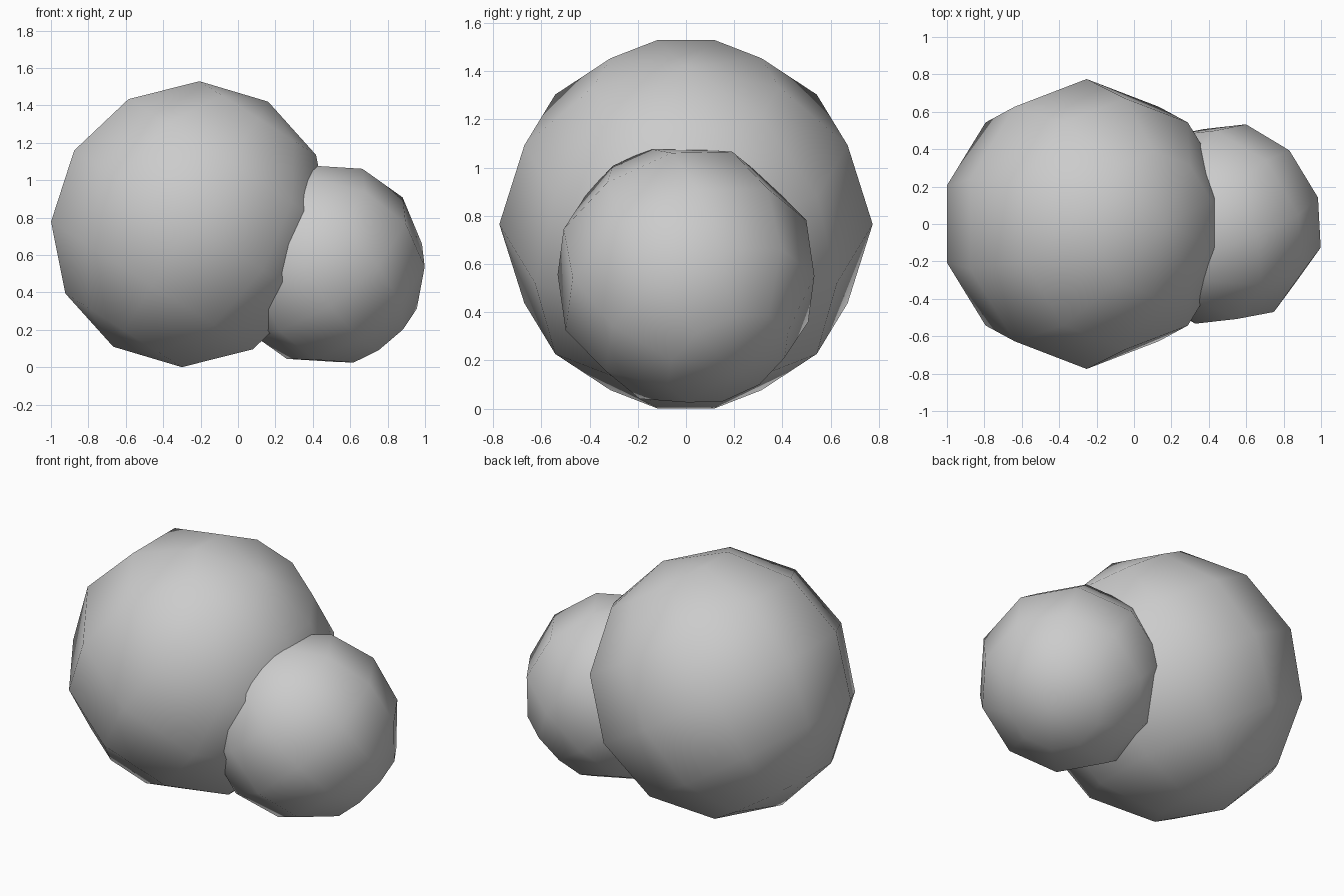
import bpy, bmesh, math
from mathutils import Matrix, Vector

if "Cube" in bpy.data.objects:
    bpy.data.objects.remove(bpy.data.objects["Cube"])


def ball(name, centre, radius, pole, spoke):
    """Low-poly smooth ball; pole is its axis, spoke points at one meridian."""
    bm = bmesh.new()
    bmesh.ops.create_uvsphere(bm, u_segments=10, v_segments=6, radius=radius)

    # turn one meridian onto local x
    lead = max(bm.verts, key=lambda v: v.co.xy.length).co
    turn = Matrix.Rotation(-math.atan2(lead.y, lead.x), 4, 'Z')

    # aim local z at the pole and local x at the spoke
    z = Vector(pole).normalized()
    x = Vector(spoke)
    x = (x - z * x.dot(z)).normalized()
    aim = Matrix((x, z.cross(x), z)).transposed().to_4x4()
    bm.transform(aim @ turn)

    for f in bm.faces:
        f.smooth = True
    mesh = bpy.data.meshes.new(name)
    bm.to_mesh(mesh)
    bm.free()
    obj = bpy.data.objects.new(name, mesh)
    obj.location = centre
    bpy.context.collection.objects.link(obj)
    return obj


# large ball, tilted in the side plane
tilt = math.radians(57.7)
ball("large_ball", (-0.253, 0, 0.765), 0.775,
     (math.cos(tilt), 0, math.sin(tilt)), (0, 1, 0))

# small ball, sunk into the lower right of the large one
ball("small_ball", (0.463, 0, 0.553), 0.55,
     (0.579, 0.365, -0.729), (0.789, -0.475, 0.389))
